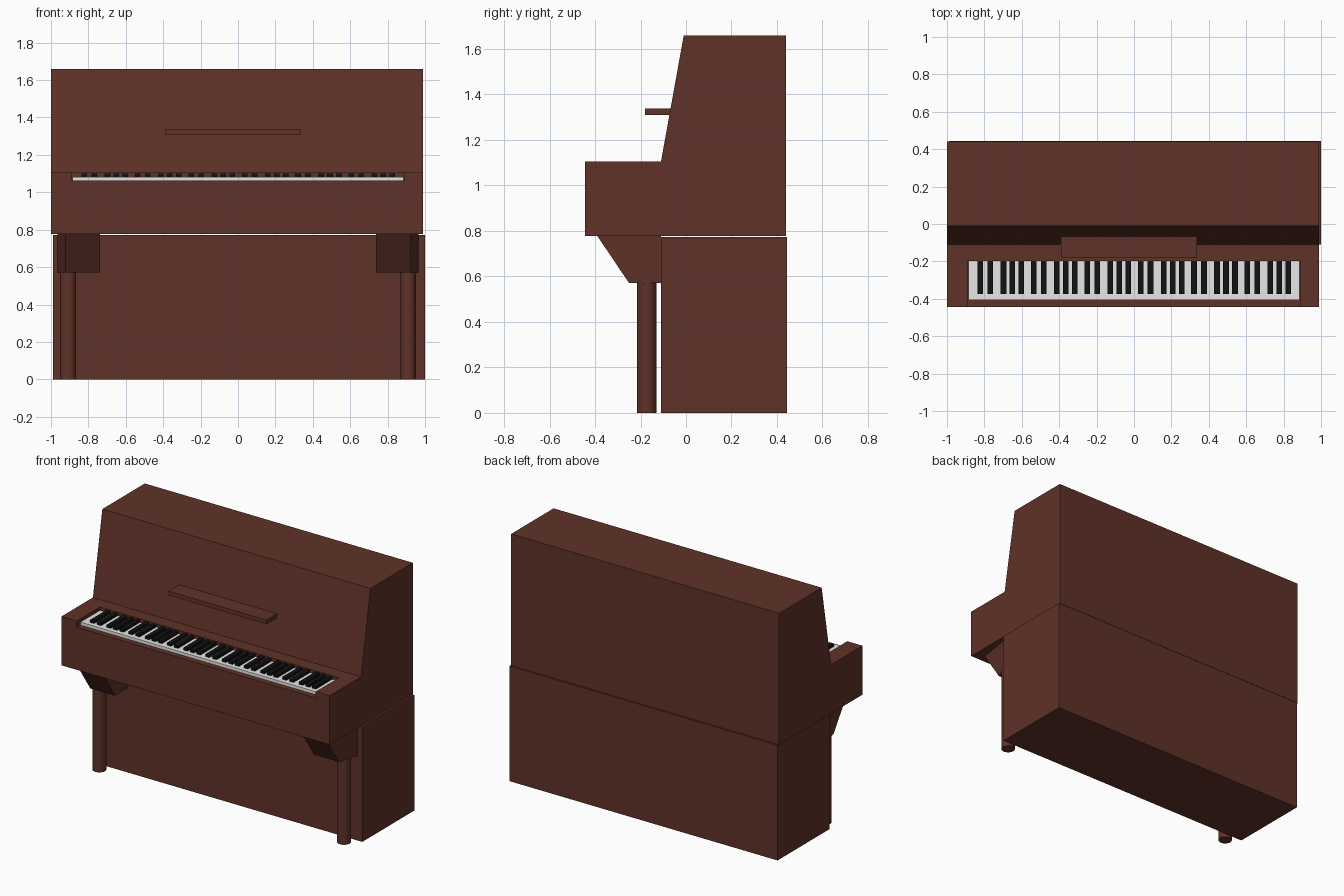
import bpy, bmesh, math

if "Cube" in bpy.data.objects:
    bpy.data.objects.remove(bpy.data.objects["Cube"])


def material(name, rgb):
    m = bpy.data.materials.new(name)
    m.diffuse_color = (*rgb, 1)
    m.use_nodes = True
    m.node_tree.nodes["Principled BSDF"].inputs["Base Color"].default_value = m.diffuse_color
    return m


wood = material("brown wood", (0.115, 0.032, 0.021))
white = material("key white", (0.8, 0.8, 0.8))
black = material("key black", (0.006, 0.006, 0.006))


def finish(name, bm, mat):
    bmesh.ops.recalc_face_normals(bm, faces=bm.faces)
    me = bpy.data.meshes.new(name)
    bm.to_mesh(me)
    bm.free()
    me.materials.append(mat)
    ob = bpy.data.objects.new(name, me)
    bpy.context.collection.objects.link(ob)
    return ob


def loft(bm, a, b):
    """Closed solid between two matching loops of points."""
    va = [bm.verts.new(p) for p in a]
    vb = [bm.verts.new(p) for p in b]
    n = len(a)
    bm.faces.new(va)
    bm.faces.new(vb[::-1])
    for i in range(n):
        j = (i + 1) % n
        bm.faces.new((va[i], vb[i], vb[j], va[j]))


def add_box(bm, x0, x1, y0, y1, z0, z1):
    ring = [(x0, y0), (x1, y0), (x1, y1), (x0, y1)]
    loft(bm, [(x, y, z0) for x, y in ring], [(x, y, z1) for x, y in ring])


def box(name, mat, *dims):
    bm = bmesh.new()
    add_box(bm, *dims)
    return finish(name, bm, mat)


# Upper case: side profile with sloping front, extruded across the width
profile = [(-0.443, 0.777), (-0.443, 1.105), (-0.11, 1.105),
           (-0.01, 1.66), (0.44, 1.66), (0.44, 0.777)]
bm = bmesh.new()
loft(bm, [(-1.0, y, z) for y, z in profile], [(0.99, y, z) for y, z in profile])
upper = finish("upper_case", bm, wood)

# Recess for the keyboard
cutter = box("keyboard_cutter", wood, -0.887, 0.887, -0.6, -0.198, 1.063, 1.3)
cutter.hide_render = True
# keep the cutter clear of the sloping front
for v in cutter.data.vertices:
    v.co.z = min(v.co.z, 1.2)
mod = upper.modifiers.new("keyboard_recess", 'BOOLEAN')
mod.operation = 'DIFFERENCE'
mod.solver = 'EXACT'
mod.object = cutter
bpy.context.view_layer.objects.active = upper
upper.select_set(True)
bpy.ops.object.modifier_apply(modifier=mod.name)
bpy.data.objects.remove(cutter)

# Lower case and music shelf
box("lower_case", wood, -0.99, 1.0, -0.11, 0.443, 0.0, 0.773)
box("music_shelf", wood, -0.39, 0.337, -0.18, -0.055, 1.31, 1.338)

# Keys
box("white_keys", white, -0.885, 0.885, -0.405, -0.199, 1.062, 1.083)
bm = bmesh.new()
for octave in range(6):
    for offset in (0, 0.053, 0.123, 0.171, 0.219):
        x = -0.821 + octave * 0.2855 + offset
        add_box(bm, x - 0.015, x + 0.015, -0.375, -0.199, 1.08, 1.1)
finish("black_keys", bm, black)

# Brackets under the keyboard and round legs, one pair per side
for side, label in ((-1, "left"), (1, "right")):
    bm = bmesh.new()
    rings = []
    for y_front, z in ((-0.39, 0.778), (-0.25, 0.57)):
        rings.append([(side * 0.738, -0.109, z), (side * 0.738, y_front, z),
                      (side * 0.922, y_front, z), (side * 0.965, -0.109, z)])
    loft(bm, *rings)
    finish(label + "_bracket", bm, wood)

    bm = bmesh.new()
    bmesh.ops.create_cone(bm, cap_ends=True, segments=32, radius1=0.043,
                          radius2=0.043, depth=0.572)
    bmesh.ops.translate(bm, verts=bm.verts, vec=(side * 0.908, -0.173, 0.286))
    leg = finish(label + "_leg", bm, wood)
    for o in bpy.context.selected_objects:
        o.select_set(False)
    bpy.context.view_layer.objects.active = leg
    leg.select_set(True)
    bpy.ops.object.shade_smooth_by_angle(angle=math.radians(30))
